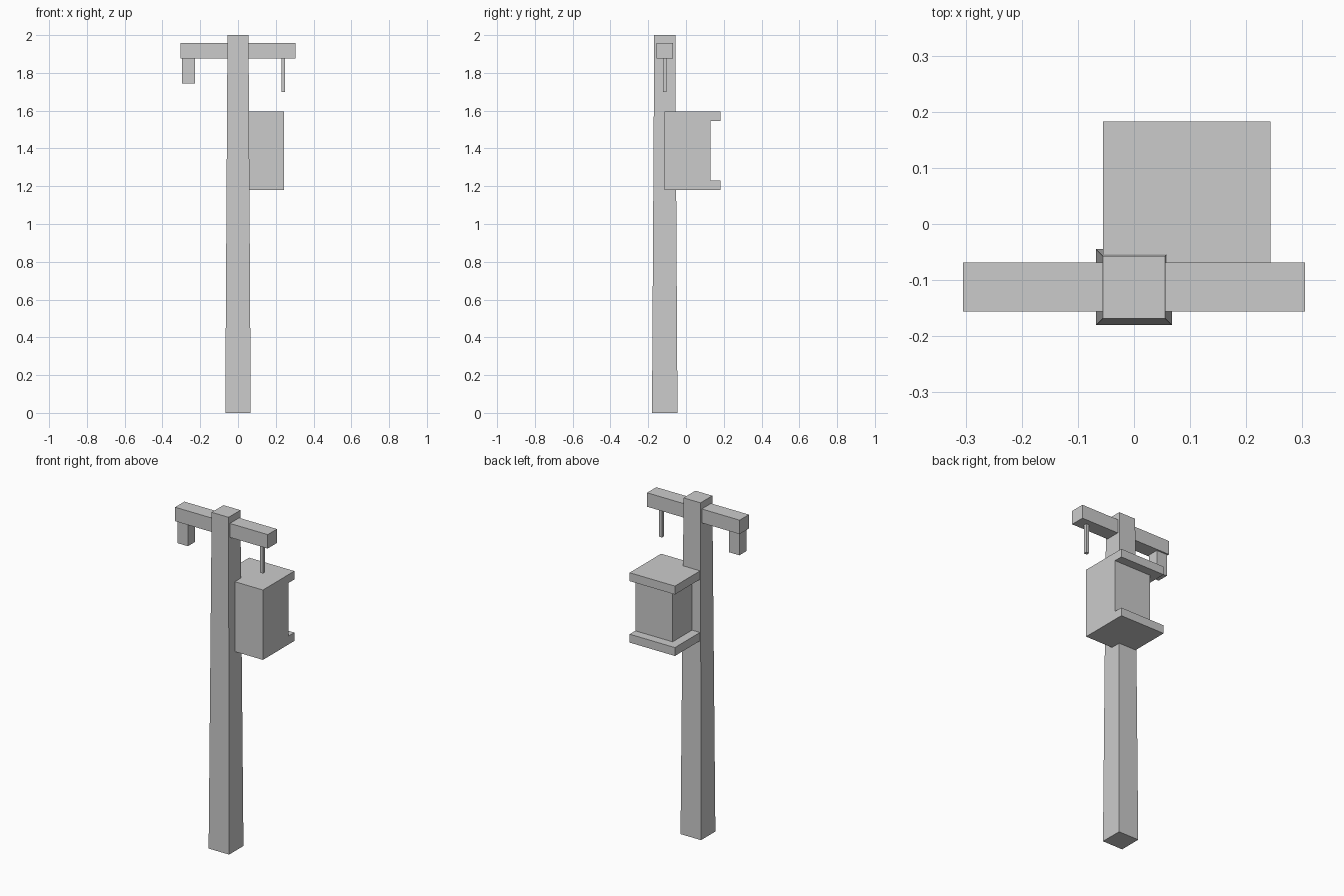
import bpy, bmesh

if "Cube" in bpy.data.objects:
    bpy.data.objects.remove(bpy.data.objects["Cube"])

POLE_Y = -0.1125


def box(name, lo, hi, taper=1.0):
    """Axis-aligned box from corner to corner; taper scales its top face."""
    bm = bmesh.new()
    bmesh.ops.create_cube(bm, size=1)
    centre = [(a + b) / 2 for a, b in zip(lo, hi)]
    size = [b - a for a, b in zip(lo, hi)]
    for v in bm.verts:
        k = taper if v.co.z > 0 else 1.0
        v.co = (v.co.x * size[0] * k + centre[0],
                v.co.y * size[1] * k + centre[1],
                v.co.z * size[2] + centre[2])
    mesh = bpy.data.meshes.new(name)
    bm.to_mesh(mesh)
    bm.free()
    obj = bpy.data.objects.new(name, mesh)
    bpy.context.collection.objects.link(obj)
    return obj


def pole_box(name, x, z, half_x, half_y, height, taper=1.0):
    """Box centred on the pole's depth, standing up from z."""
    return box(name, (x - half_x, POLE_Y - half_y, z),
               (x + half_x, POLE_Y + half_y, z + height), taper)


# Tapered pole and crossbar
pole_box("pole", 0, 0, 0.0675, 0.0675, 2.0, taper=0.825)
pole_box("crossbar", 0, 1.876, 0.305, 0.0435, 0.083)

# Parts hanging under the crossbar
pole_box("hanging_block", -0.262, 1.744, 0.035, 0.034, 0.132)
pole_box("hanging_rod", 0.24, 1.70, 0.01, 0.01, 0.176)

# Cabinet body, set back from its plates on the left and rear
box("cabinet_body", (-0.003, -0.1125, 1.23), (0.243, 0.13, 1.546))

# Cabinet base and lid plates
for name, z in (("cabinet_base", 1.18), ("cabinet_lid", 1.546)):
    box(name, (-0.055, -0.1125, z), (0.243, 0.183, z + 0.05))
